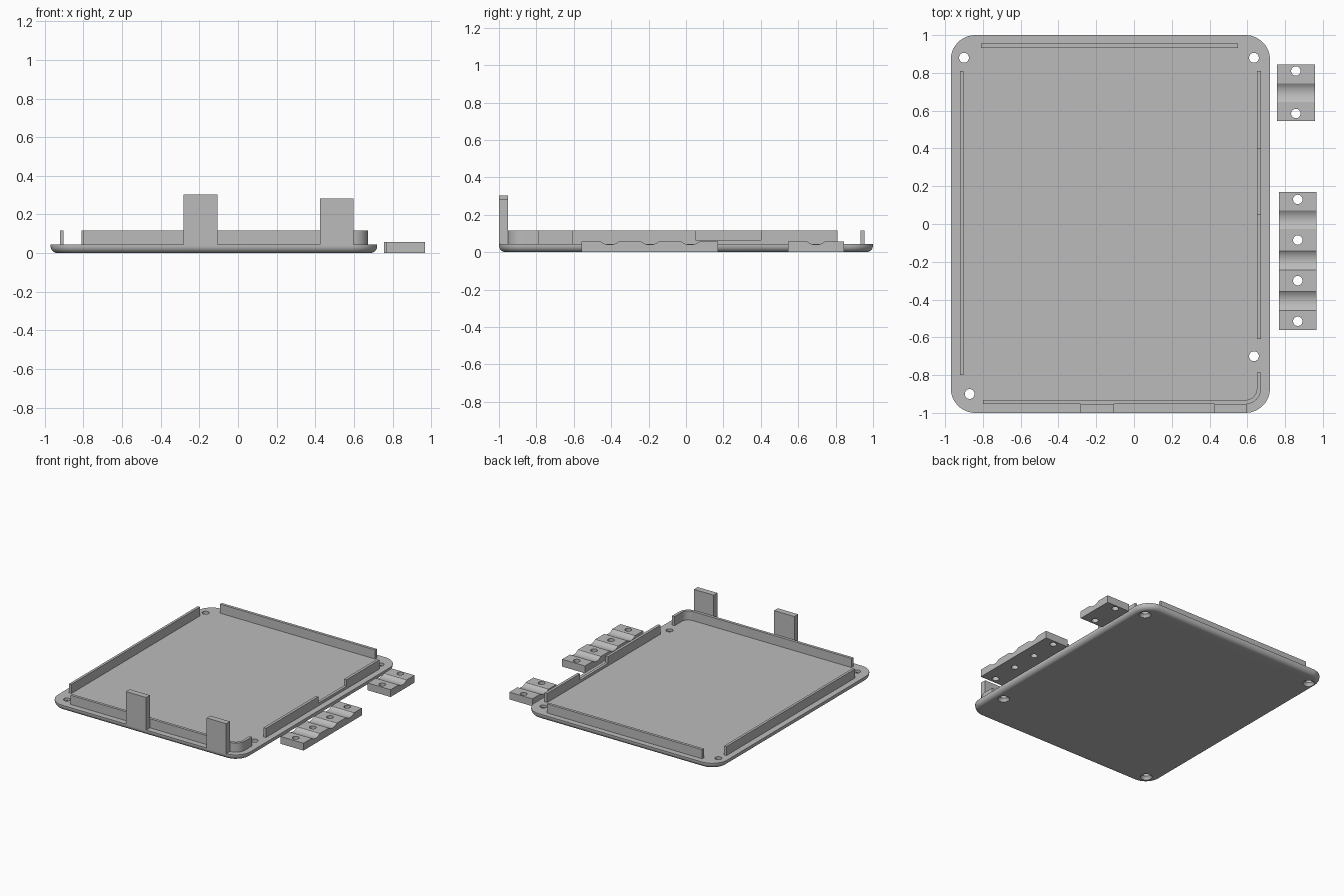
import bpy, bmesh
from math import sin, cos, pi, radians
from mathutils import Vector

if "Cube" in bpy.data.objects:
    bpy.data.objects.remove(bpy.data.objects["Cube"], do_unlink=True)

GREY = (0.5, 0.5, 0.5, 1.0)
grey = bpy.data.materials.new("plain grey")
grey.use_nodes = True
grey.diffuse_color = GREY
grey.node_tree.nodes["Principled BSDF"].inputs["Base Color"].default_value = GREY


def loft(name, rings):
    """Closed solid through equal-length rings of points."""
    bm = bmesh.new()
    loops = [[bm.verts.new(p) for p in ring] for ring in rings]
    n = len(loops[0])
    for a, b in zip(loops, loops[1:]):
        for i in range(n):
            j = (i + 1) % n
            bm.faces.new((a[i], a[j], b[j], b[i]))
    bm.faces.new(loops[0][::-1])
    bm.faces.new(loops[-1])
    bmesh.ops.recalc_face_normals(bm, faces=bm.faces)
    mesh = bpy.data.meshes.new(name)
    bm.to_mesh(mesh)
    bm.free()
    mesh.materials.append(grey)
    obj = bpy.data.objects.new(name, mesh)
    bpy.context.collection.objects.link(obj)
    return obj


def prism_z(name, pts, z0, z1):
    return loft(name, [[(x, y, z) for x, y in pts] for z in (z0, z1)])


def prism_x(name, pts, x0, x1):
    return loft(name, [[(x, y, z) for y, z in pts] for x in (x0, x1)])


def box(name, x0, x1, y0, y1, z0, z1):
    return prism_z(name, [(x0, y0), (x1, y0), (x1, y1), (x0, y1)], z0, z1)


def arc(cx, cy, r, a0, a1, n=12):
    angles = [radians(a0 + (a1 - a0) * i / n) for i in range(n + 1)]
    return [(cx + r * cos(a), cy + r * sin(a)) for a in angles]


def circle(x, y, r, z, n=32):
    return [(x + r * cos(2 * pi * i / n), y + r * sin(2 * pi * i / n), z) for i in range(n)]


def activate(obj):
    bpy.ops.object.select_all(action='DESELECT')
    obj.select_set(True)
    bpy.context.view_layer.objects.active = obj


def smooth(obj):
    activate(obj)
    bpy.ops.object.shade_smooth_by_angle(angle=radians(30))


def drill(obj, holes, profile):
    """Cut a turned profile of (radius, z) at each hole centre."""
    for x, y in holes:
        cutter = loft("hole_cutter", [circle(x, y, r, z) for r, z in profile])
        cutter.hide_render = True
        activate(obj)
        mod = obj.modifiers.new("hole", 'BOOLEAN')
        mod.operation = 'DIFFERENCE'
        mod.solver = 'EXACT'
        mod.object = cutter
        bpy.ops.object.modifier_apply(modifier=mod.name)
        bpy.data.objects.remove(cutter, do_unlink=True)


# Base plate with rounded corners and a rounded lower edge
X0, X1, TOP, CORNER, EDGE = -0.97, 0.72, 0.044, 0.13, 0.036


def plate_ring(inset, z):
    r = CORNER - inset
    pts = []
    for cx, cy, a in ((X1 - CORNER, 1 - CORNER, 0), (X0 + CORNER, 1 - CORNER, 90),
                      (X0 + CORNER, CORNER - 1, 180), (X1 - CORNER, CORNER - 1, 270)):
        pts += arc(cx, cy, r, a, a + 90)
    return [(x, y, z) for x, y in pts]


steps = [radians(90 * i / 8) for i in range(9)]
rings = [plate_ring(EDGE * (1 - sin(a)), EDGE * (1 - cos(a))) for a in steps]
plate = loft("base_plate", rings + [plate_ring(0, TOP)])
drill(plate, [(-0.9, 0.88), (0.635, 0.88), (0.635, -0.7), (-0.87, -0.9)],
      [(0.045, -0.01), (0.042, 0.004), (0.026, 0.022), (0.026, 0.1)])
smooth(plate)

# Upright rim walls
BASE, RIM = 0.04, 0.116
box("left_side_wall", -0.922, -0.902, -0.8, 0.81, BASE, RIM)
box("back_wall", -0.81, 0.55, 0.933, 0.955, BASE, RIM)
prism_x("notched_side_wall",
        [(-0.61, BASE), (0.81, BASE), (0.81, RIM), (0.4, RIM),
         (0.4, 0.065), (0.05, 0.065), (0.05, RIM), (-0.61, RIM)], 0.65, 0.672)

# Front wall turning the corner
outer = [(-0.8, -0.953)] + arc(0.592, -0.873, 0.08, -90, 0) + [(0.672, -0.785)]
inner = [(0.65, -0.785)] + arc(0.592, -0.873, 0.058, 0, -90) + [(-0.8, -0.931)]
smooth(prism_z("front_wall", outer + inner, BASE, RIM))

# Tall front tabs
for name, x0, x1, top in (("front_tab_tall", -0.283, -0.105, 0.302),
                          ("front_tab_short", 0.425, 0.597, 0.282)):
    box(name, x0, x1, -1, -0.953, BASE, top)


# Loose cable clamps with shallow grooves between screw holes
def clamp(name, x0, x1, y0, y1, grooves, holes):
    half, depth, height = 0.05, 0.018, 0.058
    r = (half ** 2 + depth ** 2) / (2 * depth)
    profile = [(y0, height), (y0, 0), (y1, 0), (y1, height)]
    for g in sorted(grooves, reverse=True):
        for i in range(13):
            d = half * (1 - i / 6)
            profile.append((g + d, height - depth + r - (r * r - d * d) ** 0.5))
    obj = prism_x(name, profile, x0, x1)
    mid = (x0 + x1) / 2
    drill(obj, [(mid, y) for y in holes], [(0.025, -0.05), (0.025, 0.15)])
    smooth(obj)


PITCH = 0.215
clamp("long_cable_clamp", 0.767, 0.967, -0.56, 0.17,
      [0.0225 - PITCH * i for i in range(3)], [0.13 - PITCH * i for i in range(4)])
clamp("short_cable_clamp", 0.756, 0.957, 0.545, 0.845, [0.695], [0.81, 0.585])
